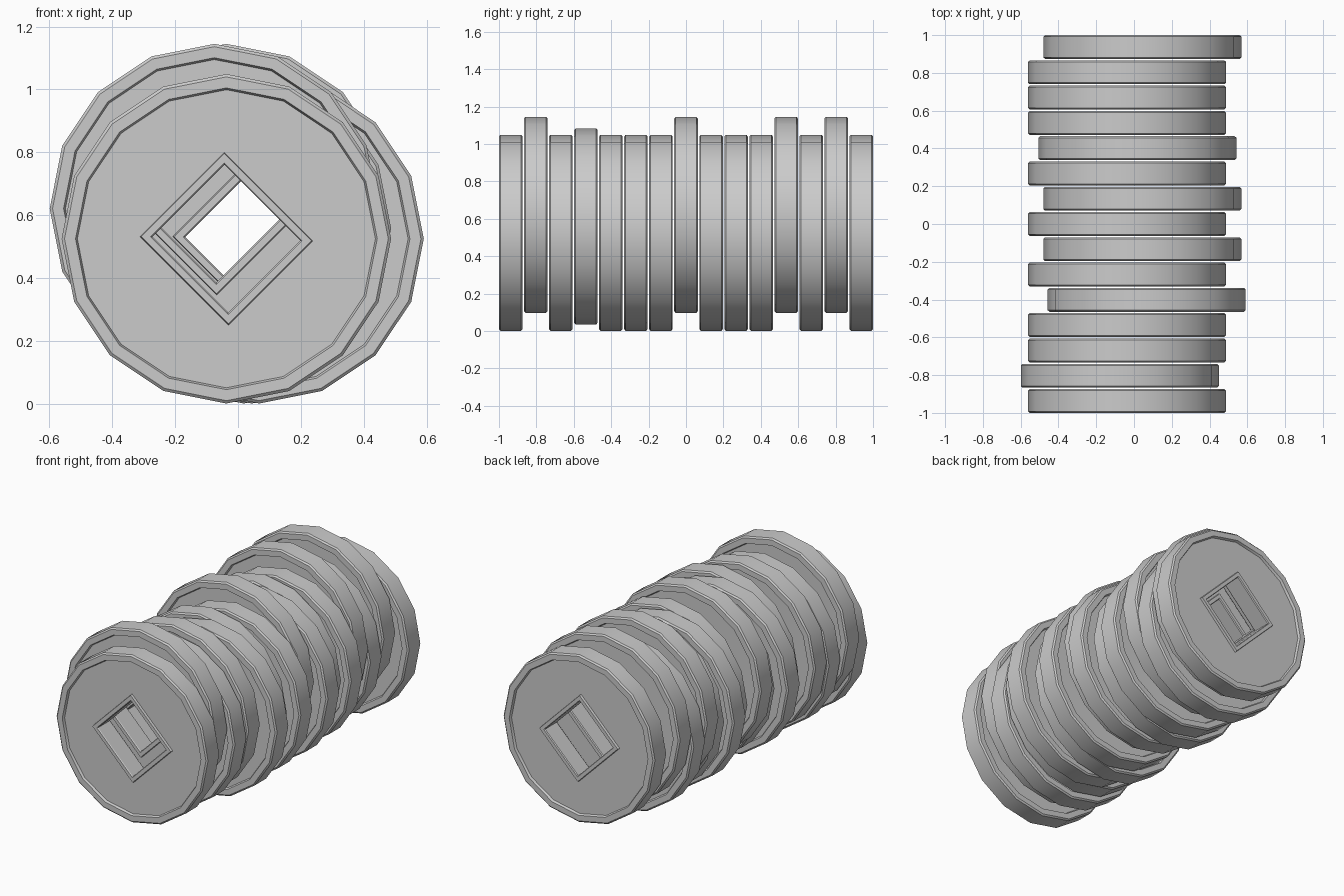
import bpy, bmesh
from math import cos, sin, pi, radians

if "Cube" in bpy.data.objects:
    bpy.data.objects.remove(bpy.data.objects["Cube"])

SIDES = 16
HALF = 0.063          # half of a coin's thickness
RECESS = 0.015        # depth of the field below the rims


def round_ring(r):
    return [(r * cos(2 * pi * i / SIDES), r * sin(2 * pi * i / SIDES)) for i in range(SIDES)]


def square_ring(r):
    # diamond hole outline, very slightly skewed, with 4 points per side
    s = 0.025 * r
    corners = [(r, -s), (-s, r), (-r, s), (s, -r)]
    pts = []
    for k in range(4):
        (ax, az), (bx, bz) = corners[k], corners[(k + 1) % 4]
        pts += [(ax + (bx - ax) * j / 4, az + (bz - az) * j / 4) for j in range(4)]
    return pts


# half section of the coin, from the outer edge to the hole: outline, size, height
SECTION = [
    (round_ring, 0.524, HALF - 0.008),
    (round_ring, 0.515, HALF),
    (round_ring, 0.480, HALF),
    (round_ring, 0.474, HALF - RECESS),
    (square_ring, 0.275, HALF - RECESS),
    (square_ring, 0.271, HALF),
    (square_ring, 0.241, HALF),
    (square_ring, 0.235, HALF - 0.006),
]


def coin_mesh():
    bm = bmesh.new()
    full = [(f, r, -h) for f, r, h in SECTION] + [(f, r, h) for f, r, h in reversed(SECTION)]
    rings = [[bm.verts.new((x, y, z)) for x, z in f(r)] for f, r, y in full]
    for k, a in enumerate(rings):
        b = rings[(k + 1) % len(rings)]
        for i in range(SIDES):
            j = (i + 1) % SIDES
            bm.faces.new((a[i], a[j], b[j], b[i]))
    bmesh.ops.recalc_face_normals(bm, faces=bm.faces)
    for f in bm.faces:
        f.smooth = True
    me = bpy.data.meshes.new("coin")
    bm.to_mesh(me)
    bm.free()
    me.set_sharp_from_angle(angle=radians(30))
    return me


# loosely stacked roll of coins, front to back: sideways and upward slip
SLIPS = [(0, 0), (-0.038, 0.096), (0, 0), (0, 0.034), (0.104, 0), (0, 0), (0.081, 0),
         (0, 0.096), (0.081, 0), (0, 0), (0.055, 0), (0, 0.096), (0, 0), (0, 0.096), (0.081, 0)]

mesh = coin_mesh()
step = (2 - 2 * HALF) / (len(SLIPS) - 1)
for n, (dx, dz) in enumerate(SLIPS):
    coin = bpy.data.objects.new(f"coin_{n + 1:02d}", mesh)
    coin.location = (-0.037 + dx, -1 + HALF + n * step, 0.525 + dz)
    bpy.context.collection.objects.link(coin)
